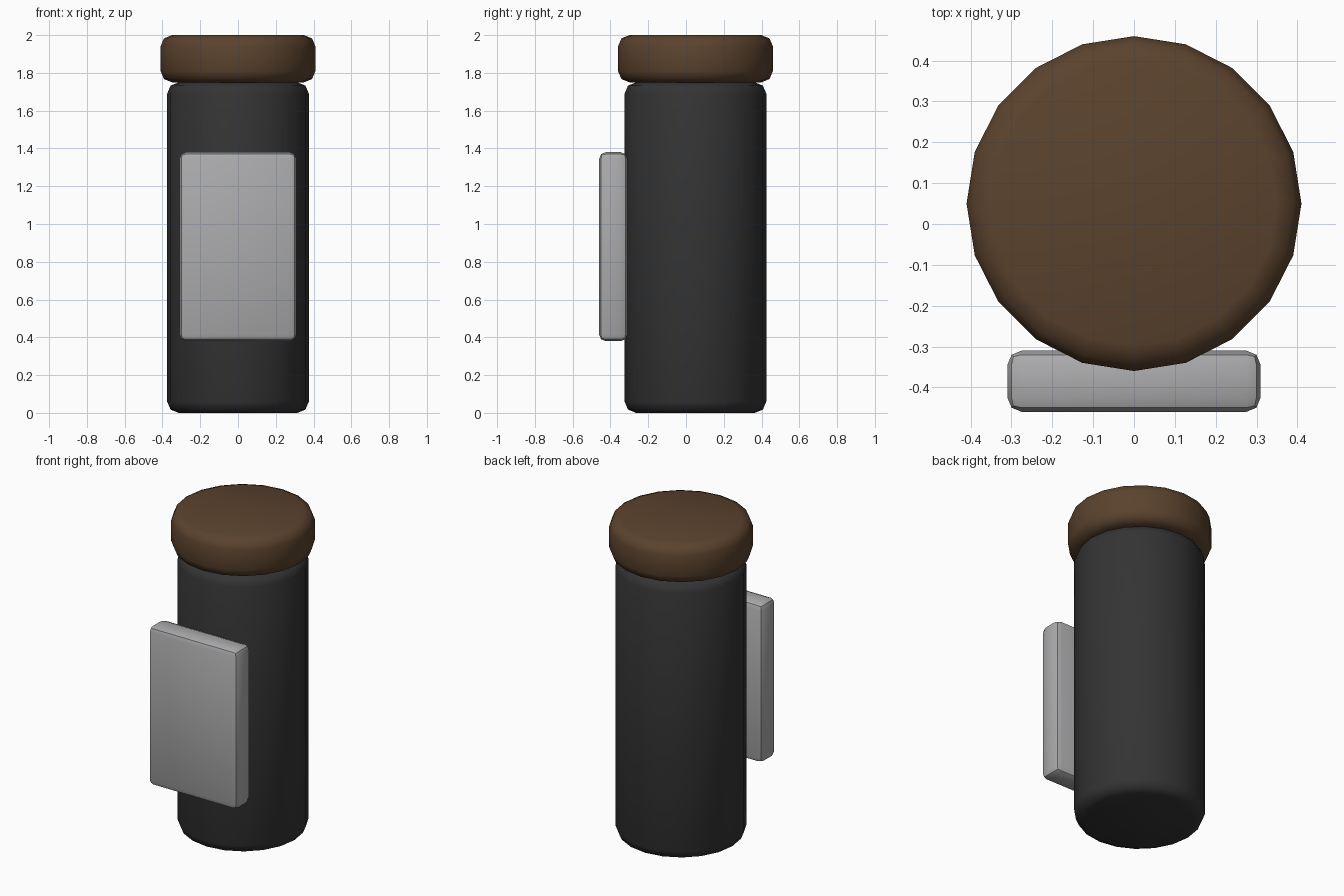
import bpy
import math

cube = bpy.data.objects.get("Cube")
if cube:
    bpy.data.objects.remove(cube, do_unlink=True)


def material(name, colour):
    mat = bpy.data.materials.new(name)
    mat.use_nodes = True
    mat.diffuse_color = (*colour, 1)
    mat.node_tree.nodes["Principled BSDF"].inputs["Base Color"].default_value = (*colour, 1)
    return mat


def finish(name, mat, bevel, smooth_angle):
    """Name and colour the active primitive, round its rims and shade it."""
    obj = bpy.context.object
    obj.name = obj.data.name = name
    obj.data.materials.append(mat)
    bpy.ops.object.transform_apply(location=False, rotation=True, scale=True)
    mod = obj.modifiers.new("rounded_edges", 'BEVEL')
    mod.width = bevel
    mod.segments = 2
    mod.limit_method = 'ANGLE'
    mod.angle_limit = math.radians(40)
    bpy.ops.object.modifier_apply(modifier=mod.name)
    bpy.ops.object.shade_smooth_by_angle(angle=math.radians(smooth_angle))
    return obj


def drum(name, radius, bottom, top, mat):
    bpy.ops.mesh.primitive_cylinder_add(
        vertices=20, radius=radius, depth=top - bottom,
        location=(0, AXIS_Y, (bottom + top) / 2))
    return finish(name, mat, 0.06, 50)


AXIS_Y = 0.05
charcoal = material("charcoal", (0.034, 0.034, 0.034))
brown = material("dark brown", (0.105, 0.056, 0.027))
grey = material("light grey", (0.41, 0.41, 0.42))

# Container and its overhanging lid
drum("jar_body", 0.375, 0, 1.75, charcoal)
drum("lid", 0.41, 1.75, 2.0, brown)

# Front label slab
bpy.ops.mesh.primitive_cube_add(size=1, location=(0, -0.385, 0.88))
bpy.context.object.scale = (0.62, 0.15, 1.0)
finish("label_plate", grey, 0.035, 30)
